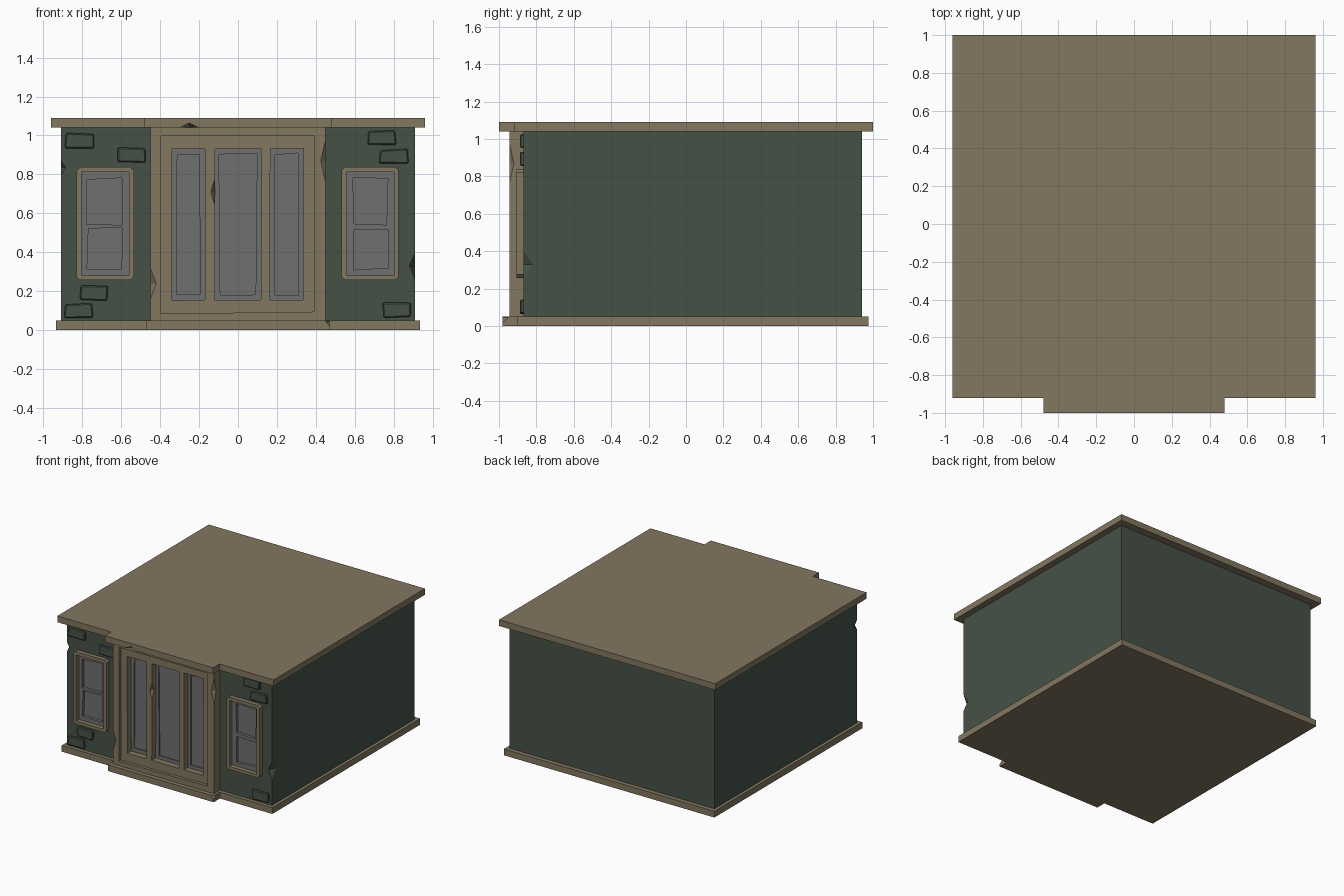
import bpy, bmesh, random
from mathutils import Vector

if "Cube" in bpy.data.objects:
    bpy.data.objects.remove(bpy.data.objects["Cube"])

random.seed(4)


def material(name, rgb):
    m = bpy.data.materials.new(name)
    m.diffuse_color = (*rgb, 1)
    m.use_nodes = True
    m.node_tree.nodes["Principled BSDF"].inputs["Base Color"].default_value = m.diffuse_color
    return m


TAN = material("tan stone", (0.223, 0.184, 0.117))
GREEN = material("dark green wall", (0.060, 0.083, 0.062))
GREY = material("grey window", (0.162, 0.162, 0.165))


def finish(name, bm, mat):
    bmesh.ops.recalc_face_normals(bm, faces=bm.faces)
    me = bpy.data.meshes.new(name)
    bm.to_mesh(me)
    bm.free()
    if mat:
        me.materials.append(mat)
    ob = bpy.data.objects.new(name, me)
    bpy.context.collection.objects.link(ob)
    return ob


def prism(name, pts, start, end, mat=None, axis="y"):
    """Extrude a 2D outline along y (outline in xz) or z (outline in xy)."""
    bm = bmesh.new()
    place = (lambda a, b, d: (a, d, b)) if axis == "y" else (lambda a, b, d: (a, b, d))
    face = bm.faces.new([bm.verts.new(place(a, b, start)) for a, b in pts])
    out = bmesh.ops.extrude_face_region(bm, geom=[face])
    move = Vector(place(0, 0, end - start))
    bmesh.ops.translate(bm, vec=move, verts=[v for v in out["geom"] if isinstance(v, bmesh.types.BMVert)])
    return finish(name, bm, mat)


def rect(x0, x1, z0, z1, wonk=0.0):
    j = lambda: random.uniform(-wonk, wonk)
    return [(x + j(), z + j()) for x, z in ((x0, z0), (x1, z0), (x1, z1), (x0, z1))]


def clipped(x0, x1, z0, z1, c):
    return [(x0 + c, z0), (x1 - c, z0), (x1, z0 + c), (x1, z1 - c),
            (x1 - c, z1), (x0 + c, z1), (x0, z1 - c), (x0, z0 + c)]


def cut(target, cutter):
    mod = target.modifiers.new("cut", "BOOLEAN")
    mod.operation, mod.solver, mod.object = "DIFFERENCE", "EXACT", cutter
    bpy.context.view_layer.objects.active = target
    bpy.ops.object.modifier_apply(modifier=mod.name)
    bpy.data.objects.remove(cutter)


def recess(target, pts, depth_y):
    cut(target, prism("cutter", pts, -1.2, depth_y))


def chip(target, centre, rx, ry, rz):
    """Broken-off edge: subtract a stretched octahedron."""
    bm = bmesh.new()
    for i, r in enumerate((rx, ry, rz)):
        for s in (-1, 1):
            p = Vector(centre)
            p[i] += s * r
            bm.verts.new(p)
    bmesh.ops.convex_hull(bm, input=bm.verts)
    cut(target, finish("cutter", bm, None))


def slab(name, hx, front, back, bump_x, bump_y, z0, z1):
    pts = [(-hx, back), (-hx, front), (-bump_x, front), (-bump_x, bump_y),
           (bump_x, bump_y), (bump_x, front), (hx, front), (hx, back)]
    return prism(name, pts, z0, z1, TAN, "z")


# Base and roof slabs with the projecting centre
base = slab("base_slab", 0.935, -0.90, 0.975, 0.47, -0.98, 0, 0.05)
chip(base, (0.47, -0.98, 0.045), 0.02, 0.03, 0.025)
roof = slab("roof_slab", 0.96, -0.92, 1.0, 0.48, -1.0, 1.04, 1.09)
chip(roof, (-0.25, -1.0, 1.04), 0.05, 0.05, 0.025)

# Walls, with pockets for the shop front and side windows
walls = prism("walls", rect(-0.91, 0.91, 0.05, 1.04), -0.87, 0.94, GREEN)
recess(walls, rect(-0.44, 0.44, 0.06, 1.03), -0.77)
chip(walls, (-0.91, -0.87, 0.835), 0.025, 0.04, 0.04)
chip(walls, (0.91, -0.87, 0.33), 0.03, 0.055, 0.07)

# Centre shop front: stepped frame with three tall windows
front = prism("centre_frame", rect(-0.45, 0.45, 0.05, 1.04), -0.945, -0.78, TAN)
recess(front, [(-0.395, 0.085), (0.39, 0.095), (0.39, 1.0), (-0.395, 0.998)], -0.92)
for x0, x1 in ((-0.34, -0.17), (-0.12, 0.12), (0.165, 0.335)):
    recess(front, rect(x0, x1, 0.155, 0.932, 0.002), -0.84)
    sash = prism("tall_window", rect(x0 - 0.01, x1 + 0.01, 0.145, 0.942), -0.87, -0.80, GREY)
    recess(sash, rect(x0 + 0.025, x1 - 0.025, 0.185, 0.905, 0.005), -0.86)
chip(front, (-0.45, -0.945, 0.24), 0.03, 0.03, 0.08)
chip(front, (0.45, -0.945, 0.87), 0.025, 0.025, 0.11)
chip(front, (-0.12, -0.92, 0.71), 0.02, 0.03, 0.065)

# Side windows: clipped frame, recessed sash, two panes
for cx in (-0.682, 0.678):
    recess(walls, rect(cx - 0.13, cx + 0.13, 0.27, 0.82), -0.80)
    frame = prism("side_window_frame", clipped(cx - 0.147, cx + 0.147, 0.257, 0.838, 0.018),
                  -0.905, -0.86, TAN)
    recess(frame, rect(cx - 0.122, cx + 0.122, 0.282, 0.812), -0.7)
    sash = prism("side_window_sash", rect(cx - 0.128, cx + 0.128, 0.272, 0.818), -0.868, -0.81, GREY)
    for z0, z1 in ((0.315, 0.522), (0.545, 0.778)):
        recess(sash, rect(cx - 0.09, cx + 0.09, z0, z1, 0.006), -0.845)

# Loose raised bricks on the front wall
for x, z in ((-0.815, 0.975), (-0.55, 0.9), (-0.74, 0.192), (-0.818, 0.1),
             (0.737, 0.99), (0.8, 0.892), (0.817, 0.102)):
    brick = prism("brick", rect(x - 0.072, x + 0.072, z - 0.036, z + 0.036, 0.005), -0.888, -0.86, GREEN)
    mod = brick.modifiers.new("bevel", "BEVEL")
    mod.width, mod.segments = 0.006, 1
